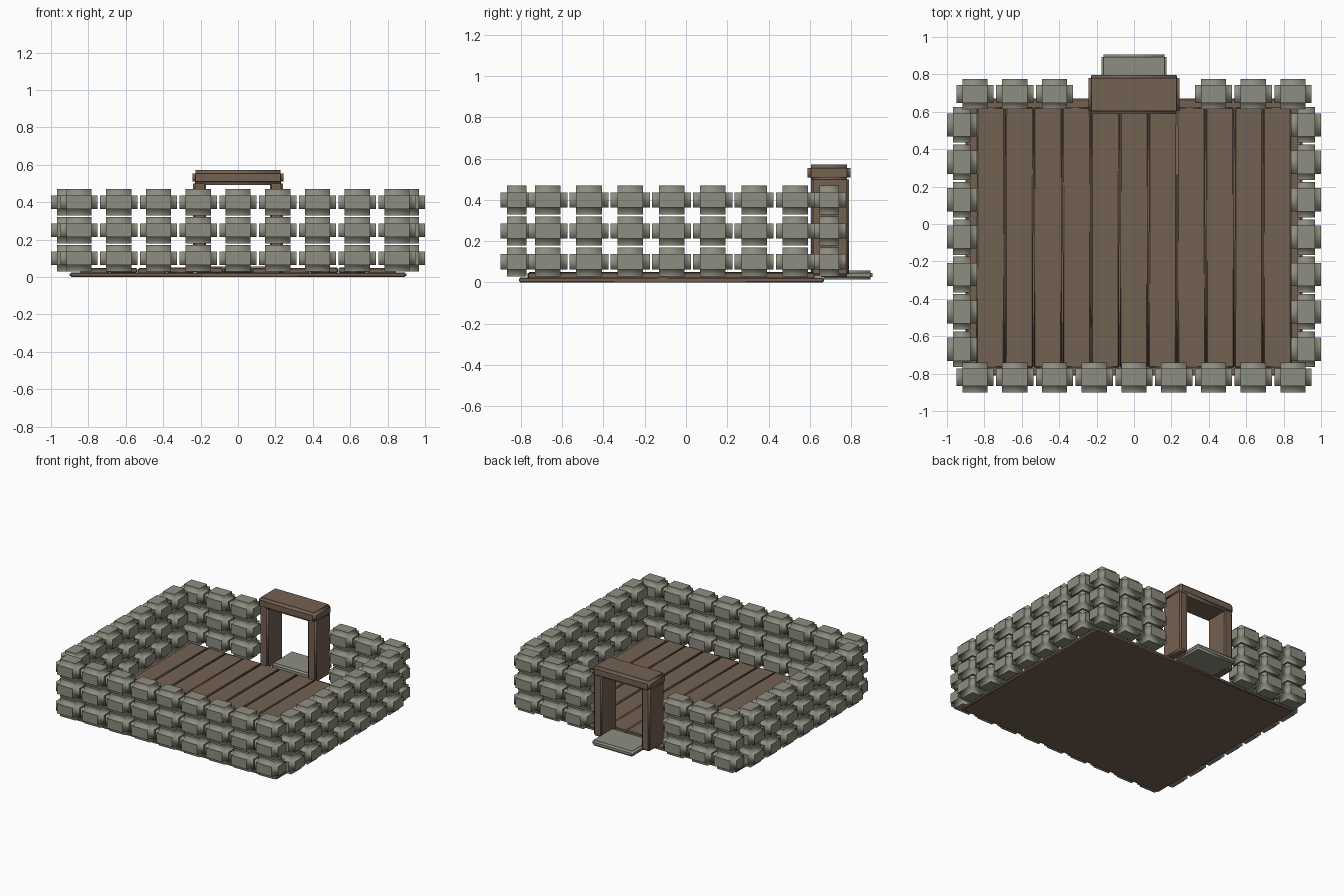
import bpy, bmesh, random
from mathutils import Vector

random.seed(4)
cube = bpy.data.objects.get("Cube")
if cube:
    bpy.data.objects.remove(cube, do_unlink=True)


def material(name, rgb):
    m = bpy.data.materials.new(name)
    m.use_nodes = True
    m.diffuse_color = (*rgb, 1)
    m.node_tree.nodes["Principled BSDF"].inputs["Base Color"].default_value = (*rgb, 1)
    return m


STONE = material("grey stone", (0.27, 0.27, 0.22))
WOOD = material("brown wood", (0.175, 0.12, 0.085))


def block_mesh(name, size, notch, mat):
    """Box with square grooves cut along every edge; groove faces are smooth."""
    bm = bmesh.new()
    bmesh.ops.create_cube(bm, size=1)
    bmesh.ops.scale(bm, vec=size, verts=bm.verts)
    bmesh.ops.bevel(bm, geom=bm.edges[:], offset=notch, segments=2,
                    profile=0, affect='EDGES')
    bm.normal_update()
    for f in bm.faces:
        centre = f.calc_center_median()
        outer = any(abs(abs(centre[i]) - size[i] / 2) < 1e-4 for i in range(3))
        f.smooth = not outer
    mesh = bpy.data.meshes.new(name)
    bm.to_mesh(mesh)
    bm.free()
    mesh.materials.append(mat)
    return mesh


def place(name, mesh, loc):
    ob = bpy.data.objects.new(name, mesh)
    ob.location = loc
    bpy.context.collection.objects.link(ob)
    return ob


def block(name, low, high, notch, mat):
    low, high = Vector(low), Vector(high)
    return place(name, block_mesh(name, high - low, notch, mat), (low + high) / 2)


# Stone walls: three courses on each side, with a doorway at the back
long_stone = block_mesh("long_wall_stone", (0.2, 0.16, 0.14), 0.033, STONE)
side_stone = block_mesh("side_wall_stone", (0.16, 0.19, 0.14), 0.033, STONE)
for course in range(3):
    z = 0.1 + 0.15 * course
    for i in range(-4, 5):
        x = 0.2125 * i
        place("front_wall_stone", long_stone, (x, -0.82, z))
        if abs(i) > 1:
            place("back_wall_stone", long_stone, (x, 0.695, z))
    for i in range(7):
        y = -0.67 + 0.2 * i
        place("left_wall_stone", side_stone, (0.92, y, z))
        place("right_wall_stone", side_stone, (-0.92, y, z))

# Floor: base slab and planks running front to back
block("floor_base", (-0.9, -0.81, 0), (0.9, 0.67, 0.025), 0.006, WOOD)
plank = block_mesh("floor_plank", (0.149, 1.39, 0.03), 0.006, WOOD)
for i in range(-5, 6):
    ob = place("floor_plank", plank, (0.1533 * i, -0.072, 0.035 + random.uniform(-0.002, 0.002)))
    ob.rotation_euler.z = random.uniform(-0.003, 0.003)

# Door frame: two posts and a lintel
for side, x in (("left", 0.205), ("right", -0.205)):
    block(side + "_door_post", (x - 0.035, 0.605, 0.03), (x + 0.035, 0.79, 0.51), 0.01, WOOD)
block("door_lintel", (-0.244, 0.588, 0.493), (0.244, 0.797, 0.571), 0.017, WOOD)

# Doorstep
block("doorstep", (-0.175, 0.655, 0.014), (0.175, 0.905, 0.057), 0.012, STONE)
